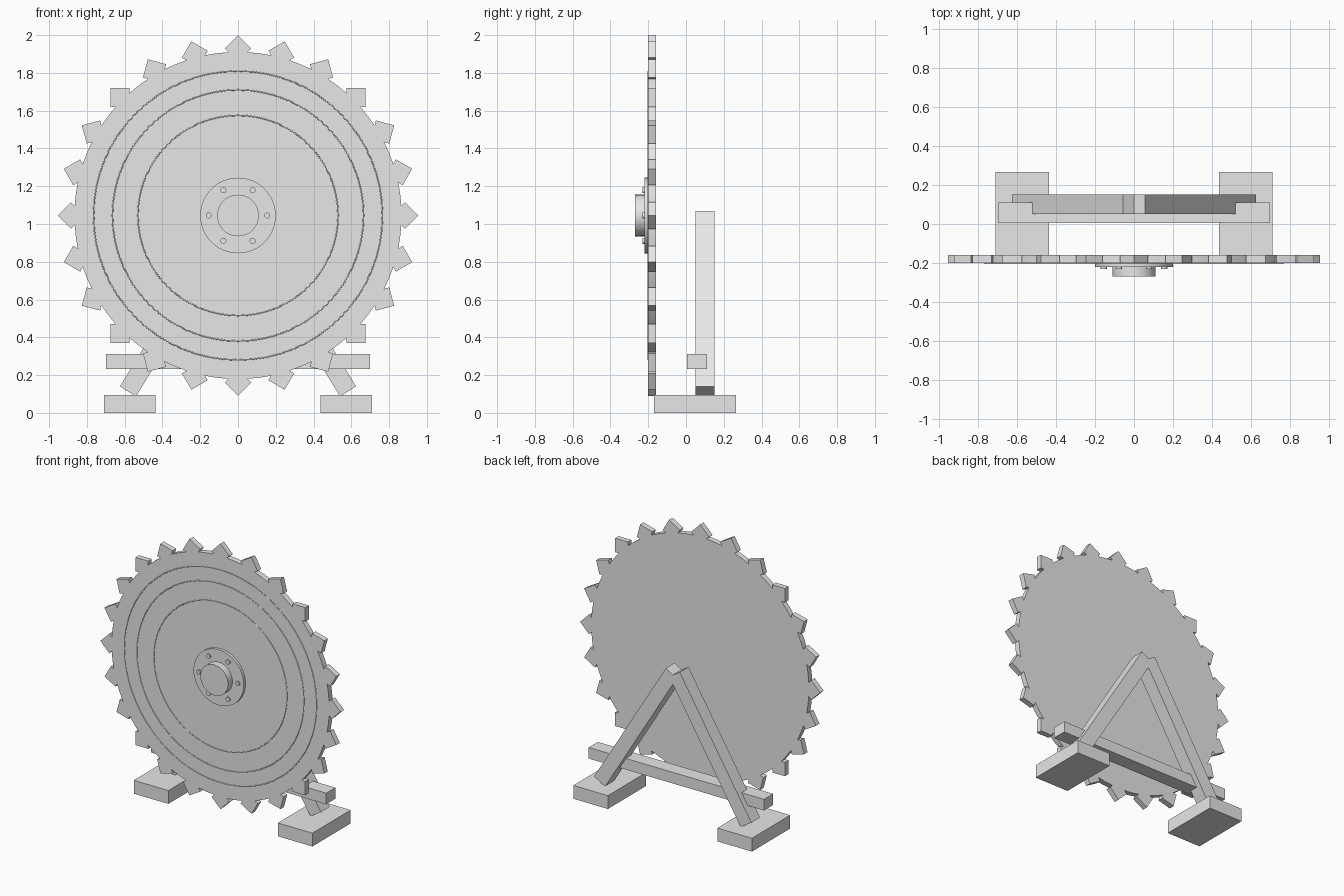
import bpy
import math
from mathutils import Vector

cube = bpy.data.objects.get("Cube")
if cube:
    bpy.data.objects.remove(cube, do_unlink=True)

# Single material
grey = bpy.data.materials.new("light grey")
grey.use_nodes = True
colour = (0.8, 0.8, 0.8, 1)
grey.diffuse_color = colour
grey.node_tree.nodes["Principled BSDF"].inputs["Base Color"].default_value = colour

HUB_Z = 1.045
FACE_Y, BACK_Y = -0.2, -0.16


def finish(name, smooth=False):
    ob = bpy.context.object
    ob.name = name
    ob.data.materials.append(grey)
    if smooth:
        bpy.ops.object.shade_smooth_by_angle(angle=math.radians(35))
    return ob


def box(name, centre, size, tilt=0):
    bpy.ops.mesh.primitive_cube_add(size=1, location=centre, rotation=(0, tilt, 0))
    ob = finish(name)
    ob.scale = size
    return ob


def disc(name, radius, front, back, x=0, z=HUB_Z, sides=64):
    bpy.ops.mesh.primitive_cylinder_add(
        vertices=sides, radius=radius, depth=back - front,
        location=(x, (front + back) / 2, z), rotation=(math.pi / 2, 0, 0))
    return finish(name, True)


# Blade with square teeth set corner outwards
disc("blade", 0.866, FACE_Y, BACK_Y, sides=96)
for i in range(24):
    a = i * math.tau / 24
    centre = (0.884 * math.sin(a), (FACE_Y + BACK_Y) / 2, HUB_Z + 0.884 * math.cos(a))
    box(f"tooth_{i + 1}", centre, (0.1, BACK_Y - FACE_Y, 0.1), a + math.pi / 4)

# Fine raised rings on the blade face
for i, radius in enumerate((0.765, 0.665, 0.53)):
    bpy.ops.mesh.primitive_torus_add(
        major_radius=radius, minor_radius=0.004, major_segments=64, minor_segments=8,
        location=(0, FACE_Y + 0.001, HUB_Z), rotation=(math.pi / 2, 0, 0))
    finish(f"face_ring_{i + 1}", True)

# Flange, hub and bolts
disc("flange", 0.2, -0.22, FACE_Y)
disc("hub", 0.11, -0.27, FACE_Y, sides=48)
for i in range(6):
    a = i * math.tau / 6
    disc(f"bolt_{i + 1}", 0.016, -0.23, -0.21,
         0.155 * math.cos(a), HUB_Z + 0.155 * math.sin(a), 12)

# Stand: feet, crossed legs and cross beam
for side, label in ((1, "left"), (-1, "right")):
    box(f"{label}_foot", (side * 0.573, 0.048, 0.048), (0.275, 0.435, 0.096))
    low, high = Vector((0.5825, 0, 0.114)), Vector((0.0125, 0, 1.044))
    axis, mid = high - low, (low + high) / 2
    box(f"{label}_leg", (side * mid.x, 0.1, mid.z), (0.1, 0.1, axis.length),
        side * math.atan2(axis.x, axis.z))
box("cross_beam", (0, 0.058, 0.273), (1.395, 0.104, 0.08))
